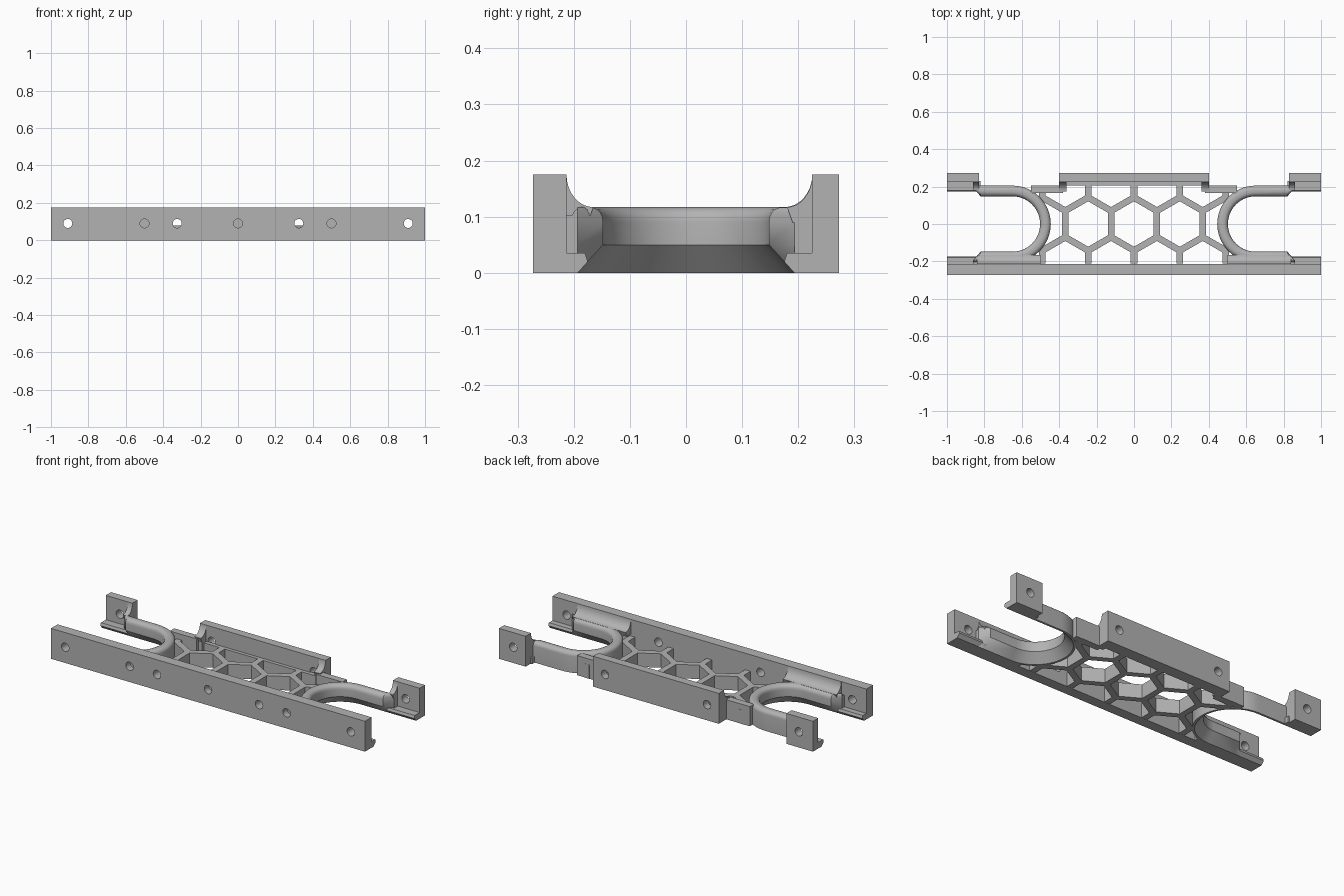
import bpy, bmesh
from math import pi, sin, cos, sqrt

cube = bpy.data.objects.get("Cube")
if cube:
    bpy.data.objects.remove(cube, do_unlink=True)

GREY = (0.45, 0.45, 0.45, 1)
mat = bpy.data.materials.new("plain grey")
mat.use_nodes = True
mat.diffuse_color = GREY
mat.node_tree.nodes["Principled BSDF"].inputs["Base Color"].default_value = GREY


def finish(name, bm):
    bmesh.ops.recalc_face_normals(bm, faces=bm.faces)
    me = bpy.data.meshes.new(name)
    bm.to_mesh(me)
    bm.free()
    me.materials.append(mat)
    ob = bpy.data.objects.new(name, me)
    bpy.context.collection.objects.link(ob)
    return ob


def activate(ob):
    bpy.ops.object.select_all(action='DESELECT')
    ob.select_set(True)
    bpy.context.view_layer.objects.active = ob


def smooth(ob):
    activate(ob)
    bpy.ops.object.shade_smooth_by_angle(angle=0.6)


def loft(bm, rows, closed=True):
    """Skin equal-length loops of points and cap both ends."""
    loops = [[bm.verts.new(p) for p in row] for row in rows]
    n = len(loops[0])
    for a, b in zip(loops, loops[1:]):
        for i in range(n):
            j = (i + 1) % n
            bm.faces.new((a[i], a[j], b[j], b[i]))
    bm.faces.new(loops[0])
    bm.faces.new(loops[-1][::-1])


def prism_x(name, section, x0, x1):
    bm = bmesh.new()
    loft(bm, [[(x, y, z) for y, z in section] for x in (x0, x1)])
    return finish(name, bm)


def box(name, x0, x1, y0, y1, z0, z1):
    return prism_x(name, [(y0, z0), (y1, z0), (y1, z1), (y0, z1)], x0, x1)


def round_prism(bm, x, y, r, n, z0, z1, turn=0):
    ring = [(x + r * cos(turn + 2 * pi * i / n), y + r * sin(turn + 2 * pi * i / n))
            for i in range(n)]
    loft(bm, [[(px, py, z) for px, py in ring] for z in (z0, z1)])


def cut(ob, cutter):
    mod = ob.modifiers.new("cut", 'BOOLEAN')
    mod.operation = 'DIFFERENCE'
    mod.solver = 'EXACT'
    mod.object = cutter
    cutter.hide_render = True
    activate(ob)
    bpy.ops.object.modifier_apply(modifier=mod.name)
    bpy.data.objects.remove(cutter, do_unlink=True)


def drill(ob, xs, y0, y1, z=0.09, r=0.024):
    bm = bmesh.new()
    for x in xs:
        ring = [(x + r * cos(pi * i / 12), z + r * sin(pi * i / 12)) for i in range(24)]
        loft(bm, [[(px, y, pz) for px, pz in ring] for y in (y0, y1)])
    cut(ob, finish("drill", bm))
    smooth(ob)


H = 0.175          # wall height
RIM = 0.117        # slot rim height
SLOT_X = 0.65      # centre of the slot's round end

# Front wall: through holes and shallow blind holes
front = box("front_wall", -1, 1, -0.273, -0.213, 0, H)
drill(front, (-0.91, -0.325, 0.325, 0.91), -0.3, -0.19)
drill(front, (-0.5, 0, 0.5), -0.3, -0.233)

# Back wall: a centre section and two end blocks
back = box("back_wall", -0.4, 0.4, 0.225, 0.273, 0, H)
drill(back, (-0.325, 0.325), 0.2, 0.3)
for s, side in ((1, "left"), (-1, "right")):
    block = box(side + "_back_block", s * 0.83, s, 0.225, 0.273, 0, H)
    drill(block, (s * 0.91,), 0.2, 0.3)

# Honeycomb floor between the slots
floor = box("honeycomb_floor", -0.62, 0.62, -0.212, 0.206, 0, 0.08)
pitch, strut = 0.245, 0.035
bm = bmesh.new()
for row in (-1, 0, 1):
    for k in range(-3, 4):
        x = (k + 0.5 * abs(row)) * pitch
        if abs(x) < 0.7:
            round_prism(bm, x, row * pitch * sqrt(3) / 2, (pitch - strut) / sqrt(3),
                        6, -0.1, 0.2, pi / 6)
cut(floor, finish("hexagons", bm))
bm = bmesh.new()
for s in (-1, 1):
    round_prism(bm, s * SLOT_X, 0, 0.2, 48, -0.1, 0.2)
cut(floor, finish("slot_ends", bm))
box("floor_back_edge", -0.4, 0.4, 0.205, 0.23, 0, 0.08)

# Rim section: (distance from slot axis, height), chamfered under and rounded on top
rim = [(0.193, 0), (0.148, 0.05), (0.148, 0.09)]
rim += [(0.172 - 0.024 * cos(a * pi / 10), 0.093 + 0.024 * sin(a * pi / 10)) for a in range(1, 6)]
rim += [(0.182 + 0.023 * sin(a * pi / 10), 0.094 + 0.023 * cos(a * pi / 10)) for a in range(6)]
rim += [(0.205, 0)]


def fillet(y_wall, y_rim, sign):
    """Concave section between the rim and the top of a wall."""
    w, h = y_wall - y_rim, H - RIM
    arc = [(y_rim + w * sin(a * pi / 16), H - h * cos(a * pi / 16)) for a in range(9)]
    return [(sign * y, z) for y, z in arc + [(y_wall + 0.005, H), (y_wall + 0.005, 0.09),
                                             (y_rim + 0.01, 0.09)]]


for s, side in ((1, "left"), (-1, "right")):
    # U-shaped rim swept around the slot, flaring at its open ends
    rows = [[(s * 0.86, -max(d, 0.193), z) for d, z in rim],
            [(s * 0.82, -d, z) for d, z in rim]]
    for i in range(33):
        a = -pi / 2 - pi * i / 32
        rows.append([(s * (SLOT_X + d * cos(a)), d * sin(a), z) for d, z in rim])
    rows += [[(s * 0.82, d, z) for d, z in rim],
             [(s * 0.86, max(d, 0.193), z) for d, z in rim]]
    bm = bmesh.new()
    loft(bm, rows)
    smooth(finish(side + "_slot_rim", bm))

    # Concave blends into the walls
    smooth(prism_x(side + "_front_blend", fillet(0.213, 0.165, -1), s * 0.5, s * 0.84))
    smooth(prism_x(side + "_back_blend", fillet(0.225, 0.175, 1), s * 0.36, s * 0.4))
    smooth(prism_x(side + "_block_blend", fillet(0.225, 0.18, 1), s * 0.83, s * 0.86))

    # Filling between rim and walls
    box(side + "_front_fill", s * 0.58, s * 0.86, -0.215, -0.193, 0, RIM - 0.015)
    box(side + "_back_bar", s * 0.38, s * 0.55, 0.165, 0.205, 0, RIM - 0.004)
    box(side + "_block_fill", s * 0.83, s * 0.86, 0.195, 0.23, 0, RIM - 0.015)
    box(side + "_corner_fill", s * 0.36, s * 0.4, 0.185, 0.23, 0, RIM - 0.01)

    # Low sloped feet at the open ends
    for t, end in ((1, "back"), (-1, "front")):
        foot = [(0.23, 0), (0.193, 0), (0.175, 0.02), (0.18, 0.035), (0.23, 0.035)]
        prism_x(side + "_" + end + "_foot", [(t * y, z) for y, z in foot], s * 0.82, s)
